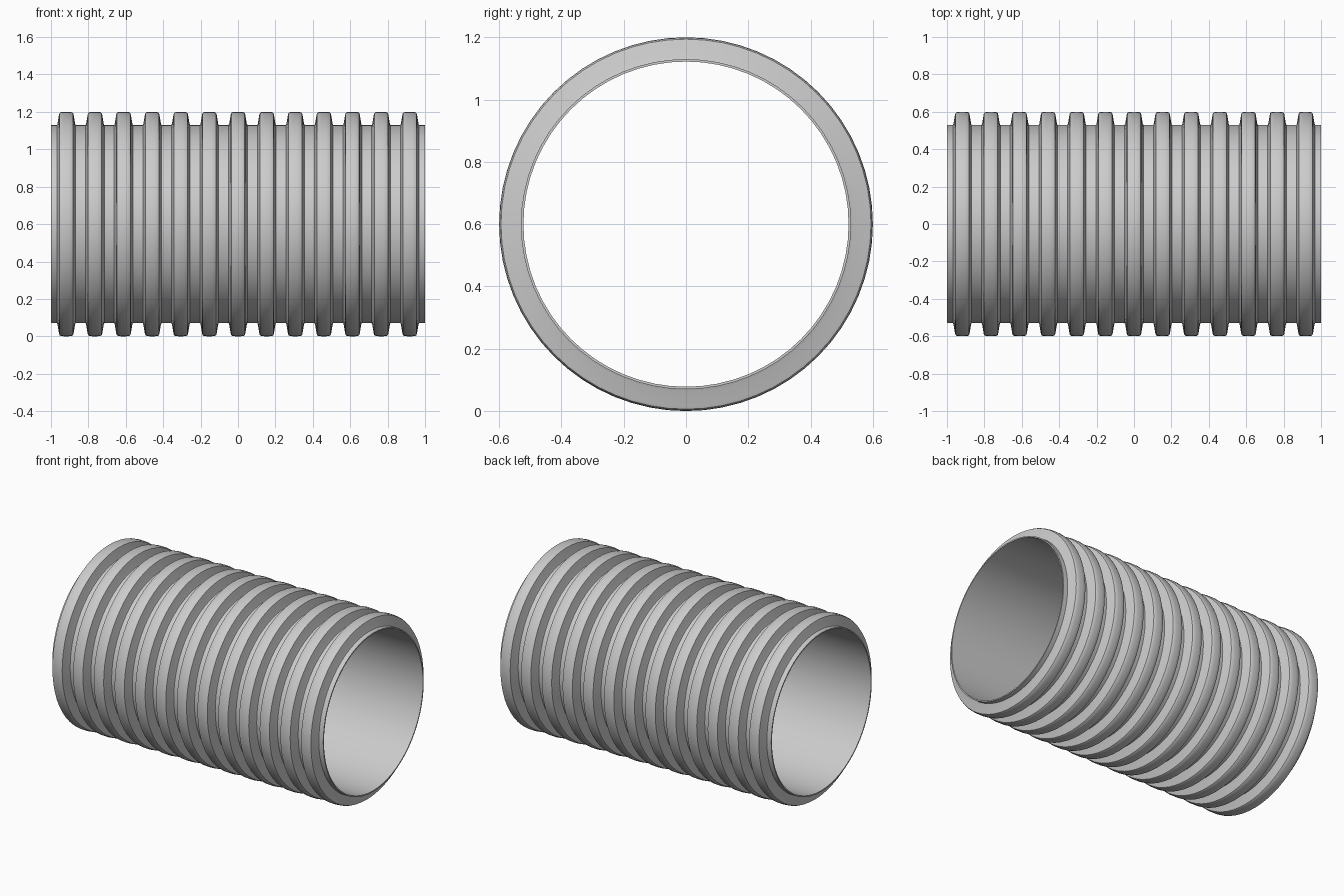
import bpy, bmesh, math

if "Cube" in bpy.data.objects:
    bpy.data.objects.remove(bpy.data.objects["Cube"])

SIDES = 64
RIBS = 13
PITCH = 0.153
R_IN, R_ROOT, CZ = 0.522, 0.53, 0.6

# Half rib cross-section: (offset from rib centre, radius)
RIB = [(-0.050, R_ROOT), (-0.047, 0.537), (-0.039, 0.585), (-0.036, 0.594), (-0.029, 0.598), (-0.012, 0.6)]
RIB += [(-x, r) for x, r in reversed(RIB)]

# Closed wall profile: ribbed outside, smooth liner inside
profile = [(-1.0, R_IN), (-1.0, R_ROOT)]
for i in range(RIBS):
    c = (i - (RIBS - 1) / 2) * PITCH
    profile += [(c + x, r) for x, r in RIB]
profile += [(1.0, R_ROOT), (1.0, R_IN)]

# Lathe the profile around the x axis
bm = bmesh.new()
rings = []
for s in range(SIDES):
    a = 2 * math.pi * s / SIDES
    rings.append([bm.verts.new((x, r * math.sin(a), CZ + r * math.cos(a))) for x, r in profile])
n = len(profile)
for s in range(SIDES):
    a, b = rings[s], rings[(s + 1) % SIDES]
    for j in range(n):
        k = (j + 1) % n
        bm.faces.new((a[j], a[k], b[k], b[j]))
bmesh.ops.recalc_face_normals(bm, faces=bm.faces)
mesh = bpy.data.meshes.new("corrugated_pipe")
bm.to_mesh(mesh)
bm.free()

pipe = bpy.data.objects.new("corrugated_pipe", mesh)
bpy.context.collection.objects.link(pipe)
bpy.context.view_layer.objects.active = pipe
pipe.select_set(True)
bpy.ops.object.shade_smooth_by_angle(angle=math.radians(35))
